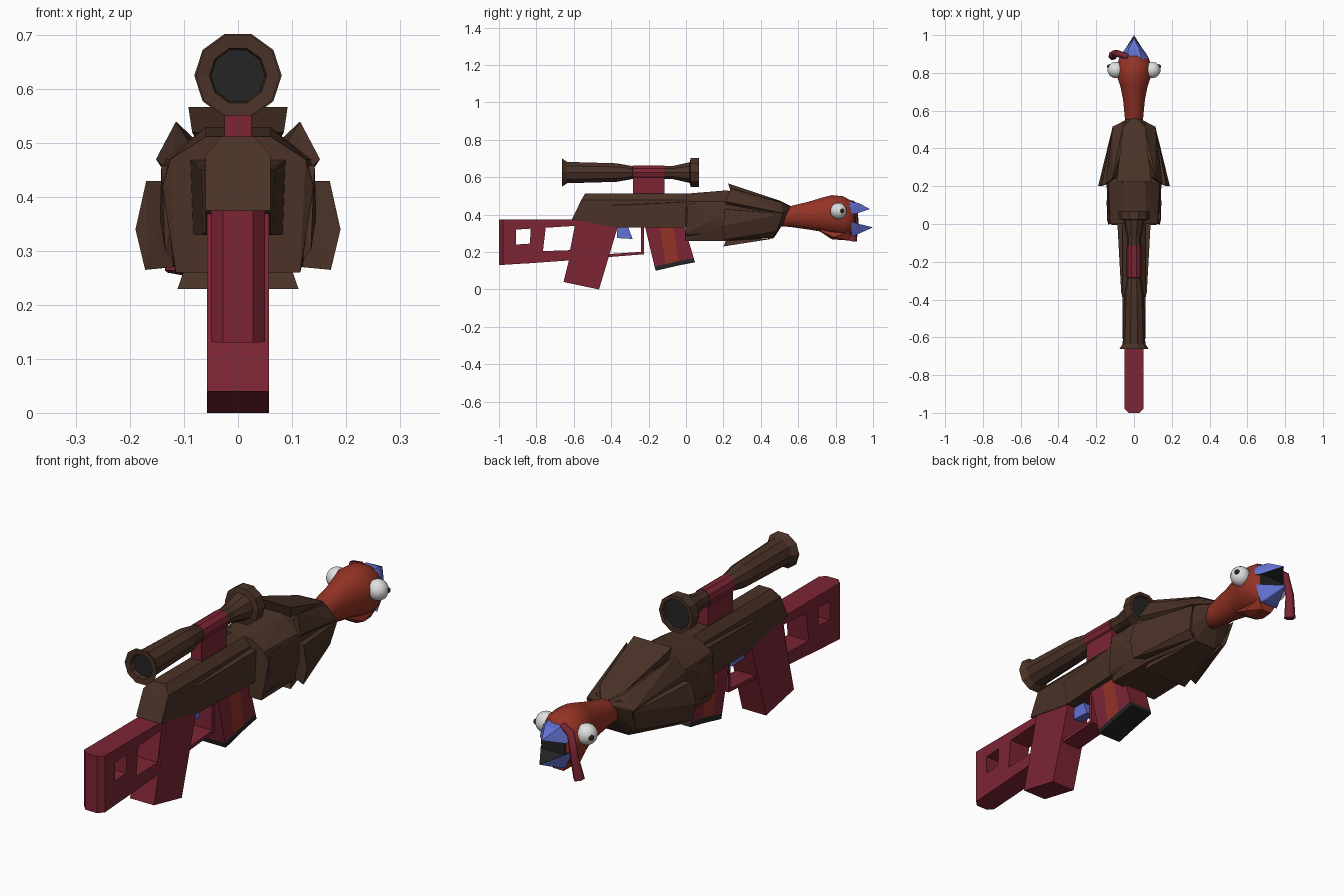
import bpy, bmesh, math
from mathutils import Vector

cube = bpy.data.objects.get("Cube")
if cube:
    bpy.data.objects.remove(cube, do_unlink=True)


def material(name, rgb):
    m = bpy.data.materials.new(name)
    m.use_nodes = True
    m.diffuse_color = (*rgb, 1)
    m.node_tree.nodes["Principled BSDF"].inputs["Base Color"].default_value = (*rgb, 1)
    return m


BROWN = material("feather brown", (0.068, 0.032, 0.02))
MAROON = material("maroon", (0.2, 0.018, 0.034))
RED = material("skin red", (0.3, 0.033, 0.018))
BLUE = material("beak blue", (0.127, 0.171, 0.65))
WHITE = material("eye white", (0.75, 0.75, 0.73))
DARK = material("charcoal", (0.018, 0.018, 0.018))


def finish(name, bm, mats, smooth=False):
    bmesh.ops.recalc_face_normals(bm, faces=bm.faces)
    for f in bm.faces:
        f.smooth = smooth
    mesh = bpy.data.meshes.new(name)
    bm.to_mesh(mesh)
    bm.free()
    for m in mats:
        mesh.materials.append(m)
    ob = bpy.data.objects.new(name, mesh)
    bpy.context.collection.objects.link(ob)
    return ob


def hull(name, points, mat, mirror=True, side=1, inner=None):
    """Convex solid; inner=(material, direction) recolours faces turned that way."""
    pts = {(x * side, y, z) for x, y, z in points}
    if mirror:
        pts |= {(-x, y, z) for x, y, z in pts}
    bm = bmesh.new()
    for p in sorted(pts):
        bm.verts.new(p)
    res = bmesh.ops.convex_hull(bm, input=bm.verts)
    bmesh.ops.delete(bm, geom=[v for v in res["geom_interior"] if isinstance(v, bmesh.types.BMVert)],
                     context="VERTS")
    bmesh.ops.dissolve_limit(bm, angle_limit=0.02, verts=bm.verts, edges=bm.edges)
    mats = [mat]
    if inner:
        mats.append(inner[0])
        bmesh.ops.recalc_face_normals(bm, faces=bm.faces)
        for f in bm.faces:
            f.material_index = int(f.normal.dot(Vector(inner[1])) > 0.5)
    return finish(name, bm, mats)


def plate(name, columns, half, mats, pick=lambda i, j: 0, chamfer=None):
    """Side-on grid of cells given as (y, z) columns, extruded across x."""
    bm = bmesh.new()
    grid = [[bm.verts.new((-half, y, z)) for y, z in col] for col in columns]
    for i in range(len(grid) - 1):
        for j in range(len(grid[0]) - 1):
            if pick(i, j) is not None:
                f = bm.faces.new((grid[i][j], grid[i + 1][j], grid[i + 1][j + 1], grid[i][j + 1]))
                f.material_index = pick(i, j)
    res = bmesh.ops.extrude_face_region(bm, geom=bm.faces[:], use_keep_orig=True)
    new = [v for v in res["geom"] if isinstance(v, bmesh.types.BMVert)]
    bmesh.ops.translate(bm, verts=new, vec=(2 * half, 0, 0))
    bmesh.ops.recalc_face_normals(bm, faces=bm.faces)
    if chamfer:
        back = [e for e in bm.edges if all(v.co.y < -0.99 for v in e.verts)
                and abs(e.verts[0].co.x - e.verts[1].co.x) < 0.001]
        bmesh.ops.bevel(bm, geom=back, offset=chamfer, segments=1, affect="EDGES")
    return finish(name, bm, mats)


def loft(name, rings, sides, mats, smooth=False, rule=None):
    """Tube along y through rings of (y, centre z, radius x, radius z)."""
    bm = bmesh.new()
    loops = []
    for y, zc, rx, rz in rings:
        angles = [(k + 0.5) * 2 * math.pi / sides + math.pi / 2 for k in range(sides)]
        loops.append([bm.verts.new((rx * math.cos(a), y, zc + rz * math.sin(a))) for a in angles])
    for a, b in zip(loops, loops[1:]):
        for k in range(sides):
            n = (k + 1) % sides
            bm.faces.new((a[k], a[n], b[n], b[k]))
    caps = [bm.faces.new(loops[0]), bm.faces.new(loops[-1])]
    if rule:
        for f in bm.faces:
            f.material_index = rule(f.calc_center_median().y, f in caps)
    return finish(name, bm, mats, smooth)


# Stock with two windows, grip and trigger guard
plate("stock", [
    [(-1, .13), (-1, .235), (-1, .32), (-1, .375)],
    [(-.91, .136), (-.91, .24), (-.91, .32), (-.91, .375)],
    [(-.84, .14), (-.835, .245), (-.83, .325), (-.83, .375)],
    [(-.77, .145), (-.765, .205), (-.75, .33), (-.75, .375)],
    [(-.63, .155), (-.62, .21), (-.595, .34), (-.59, .375)],
    [(-.56, .16), (-.56, .21), (-.55, .34), (-.55, .37)]],
    .05, [MAROON], lambda i, j: None if j == 1 and i in (1, 3) else 0, chamfer=.022)
plate("grip", [[(-.655, .04), (-.572, .375)], [(-.465, .0), (-.365, .335)]], .057, [MAROON])
plate("guard_bar", [[(-.43, .172), (-.43, .188)], [(-.225, .188), (-.225, .202)]], .045, [MAROON])
plate("guard_post", [[(-.24, .195), (-.24, .335)], [(-.225, .195), (-.225, .335)]], .045, [MAROON])
hull("trigger", [(.02, -.37, .33), (.02, -.31, .335), (.02, -.37, .275), (.02, -.285, .27)], BLUE)

# Magazine with a stripe and a dark base
top, low, base = [(-.22, .34), (-.14, .34), (-.07, .34), (-.01, .34)], \
    [(-.168, .122), (-.108, .136), (-.038, .152), (.042, .166)], \
    [(-.162, .1), (-.102, .114), (-.032, .13), (.048, .145)]
plate("magazine", list(zip(base, low, top)), .055, [MAROON, RED, DARK],
      lambda i, j: 2 if j == 0 else int(i == 1))

# Receiver and flared fore-end
hull("receiver", [(.06, -.61, .375), (.06, -.56, .478), (.03, -.54, .512), (.06, .04, .478),
                  (.03, .04, .512), (.06, .04, .33), (.06, -.36, .33)], BROWN)
hull("fore_end", [(.055, -.42, .45), (.068, -.36, .45), (.09, .04, .47),
                  (.085, .04, .33), (.065, -.36, .33), (.055, -.39, .34)], BROWN)

# Bird body
hull("body", [(.06, 0, .512), (.1, .02, .48), (.125, .0, .47), (.14, .01, .42), (.115, -.005, .26),
              (.06, .22, .53), (.135, .22, .47), (.145, .22, .36), (.11, .22, .26),
              (.0, .57, .43), (.06, .53, .445), (.1, .51, .4), (.09, .485, .32), (.05, .47, .275)], BROWN)

# Overlapping feather panels, flaring towards the back
hull("back_feather", [(0, .58, .435), (.06, .5, .475), (.092, .225, .567), (.085, .24, .52)], BROWN)
hull("belly_feather", [(.055, .47, .272), (.112, .2, .23), (.1, .215, .265)], BROWN)
for s, tag in ((1, "left"), (-1, "right")):
    hull(tag + "_shoulder_feather", [(.0, .575, .432), (.06, .51, .465), (.112, .515, .41), (.115, .24, .54),
         (.152, .21, .47), (.09, .25, .5), (.12, .22, .44)], BROWN, False, s)
    hull(tag + "_wing", [(.112, .52, .405), (.1, .485, .31), (.07, .47, .28), (.17, .205, .43),
         (.19, .2, .34), (.172, .2, .265), (.12, .22, .43), (.12, .22, .27)], BROWN, False, s)
    hull(tag + "_wing_tip", [(.12, .25, .46), (.12, .25, .3), (.142, .02, .46), (.135, -.005, .3),
         (.145, .12, .36), (.1, .03, .45), (.1, .02, .265)], BROWN, False, s)

# Scope with a maroon centre section and mount
scope = [(-.64, .05), (-.66, .053), (-.662, .078), (-.635, .06), (-.37, .052), (-.285, .036),
         (-.284, .039), (-.115, .039), (-.114, .036), (-.07, .037), (.02, .058), (.025, .081), (.07, .081),
         (.07, .066), (.06, .064)]
loft("scope", [(y, .625, r, r) for y, r in scope], 10, [BROWN, MAROON, DARK],
     rule=lambda y, cap: 2 if cap else int(-.285 < y < -.114))
plate("scope_mount", [[(-.284, .5), (-.284, .63)], [(-.115, .5), (-.115, .63)]], .025, [MAROON])

# Neck and head
loft("head", [(.46, .385, .04, .045), (.56, .39, .05, .058), (.66, .395, .06, .078), (.73, .4, .075, .095),
              (.78, .4, .093, .108), (.84, .392, .095, .11), (.88, .385, .08, .095), (.9, .383, .06, .075)],
     12, [RED], True)
hull("wattle", [(.03, .7, .32), (.05, .79, .28), (.02, .78, .268), (.025, .87, .262), (.05, .88, .31)], RED)

# Open beak with a dark mouth
hull("upper_beak", [(.075, .885, .405), (.045, .86, .47), (.07, .875, .44), (.03, .92, .463),
                    (.06, .91, .405), (0, .985, .43)], BLUE, inner=(DARK, (0, 0, -1)))
hull("lower_beak", [(.07, .885, .36), (.045, .885, .285), (.06, .905, .355),
                    (.03, .91, .292), (0, 1.0, .332)], BLUE, inner=(DARK, (0, 0, 1)))
hull("mouth", [(.065, .88, .415), (.065, .88, .345), (.055, .908, .41), (.055, .908, .35)], DARK)

# Eyes with pupils
for s, tag in ((1, "left"), (-1, "right")):
    for part, mat, r, loc in (("eye", WHITE, .044, (.097, .815, .42)), ("pupil", DARK, .012, (.131, .834, .42))):
        bm = bmesh.new()
        bmesh.ops.create_uvsphere(bm, u_segments=14, v_segments=9, radius=r)
        finish(tag + "_" + part, bm, [mat], True).location = (s * loc[0], loc[1], loc[2])

# Snood hanging over the right of the beak
curve = bpy.data.curves.new("snood", "CURVE")
curve.dimensions = "3D"
curve.bevel_depth = .02
curve.bevel_resolution = 1
curve.use_fill_caps = True
path = curve.splines.new("POLY")
droop = [(-.03, .885, .465, .7), (-.08, .9, .45, .9), (-.1, .905, .36, .9), (-.113, .89, .26, 1.2)]
path.points.add(len(droop) - 1)
for p, (x, y, z, r) in zip(path.points, droop):
    p.co = (x, y, z, 1)
    p.radius = r
curve.materials.append(MAROON)
bpy.context.collection.objects.link(bpy.data.objects.new("snood", curve))
